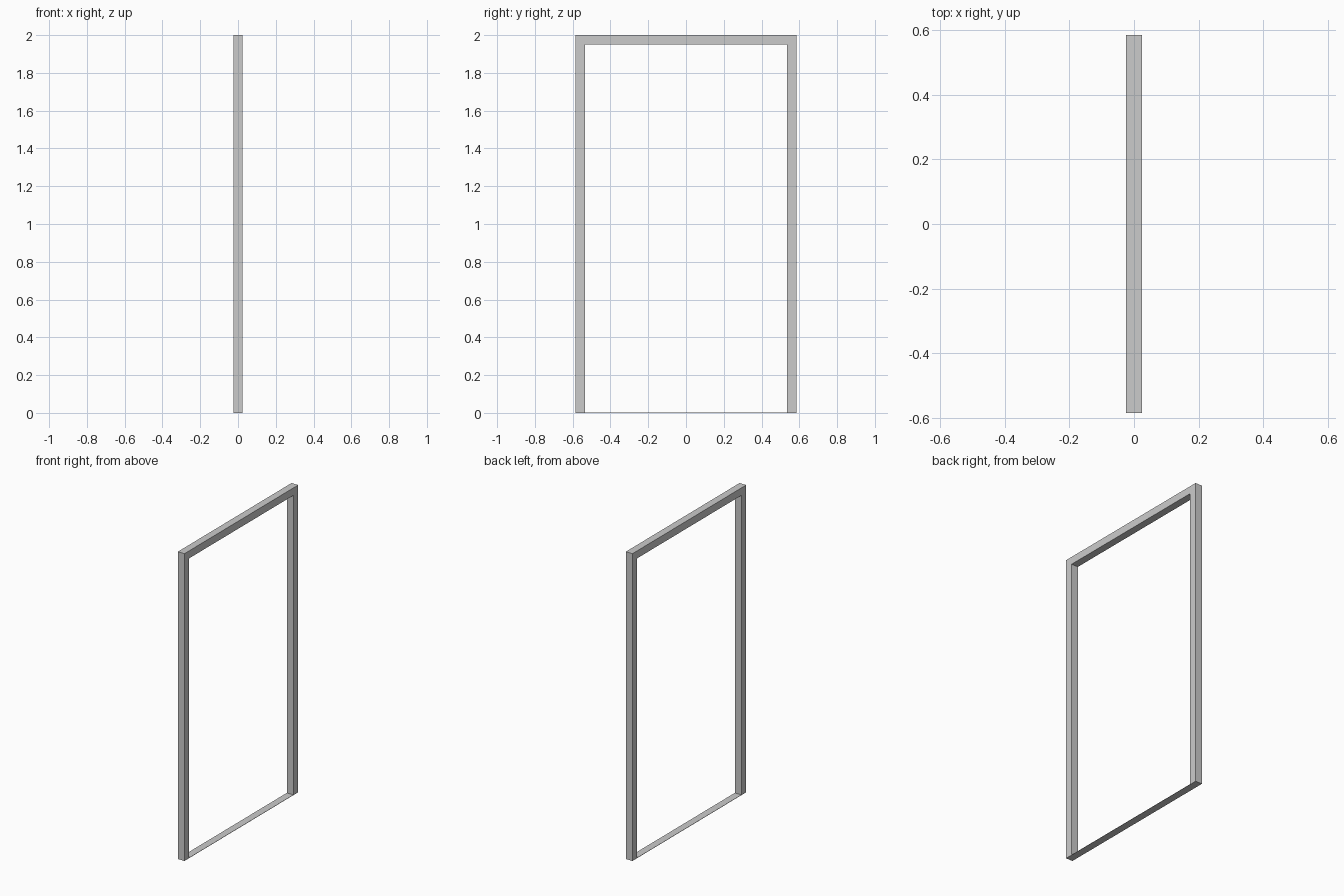
import bpy, bmesh

if "Cube" in bpy.data.objects:
    bpy.data.objects.remove(bpy.data.objects["Cube"])

HALF_W, HEIGHT, DEPTH = 0.585, 2.0, 0.048   # outer size
JAMB, SILL = 0.049, 0.002                   # border thicknesses


def rect(bm, half, z0, z1):
    pts = [(-half, z0), (half, z0), (half, z1), (-half, z1)]
    return [bm.verts.new((-DEPTH / 2, y, z)) for y, z in pts]


# Door frame: rectangular ring (jambs, head, thin sill) extruded through its depth
bm = bmesh.new()
outer = rect(bm, HALF_W, 0, HEIGHT)
inner = rect(bm, HALF_W - JAMB, SILL, HEIGHT - JAMB)
ring = []
for i in range(4):
    j = (i + 1) % 4
    ring.append(bm.faces.new((outer[i], outer[j], inner[j], inner[i])))
ext = bmesh.ops.extrude_face_region(bm, geom=ring, use_keep_orig=True)
bmesh.ops.translate(bm, vec=(DEPTH, 0, 0),
                    verts=[v for v in ext["geom"] if isinstance(v, bmesh.types.BMVert)])
bmesh.ops.recalc_face_normals(bm, faces=bm.faces[:])

mesh = bpy.data.meshes.new("door_frame")
bm.to_mesh(mesh)
bm.free()
bpy.context.collection.objects.link(bpy.data.objects.new("door_frame", mesh))
